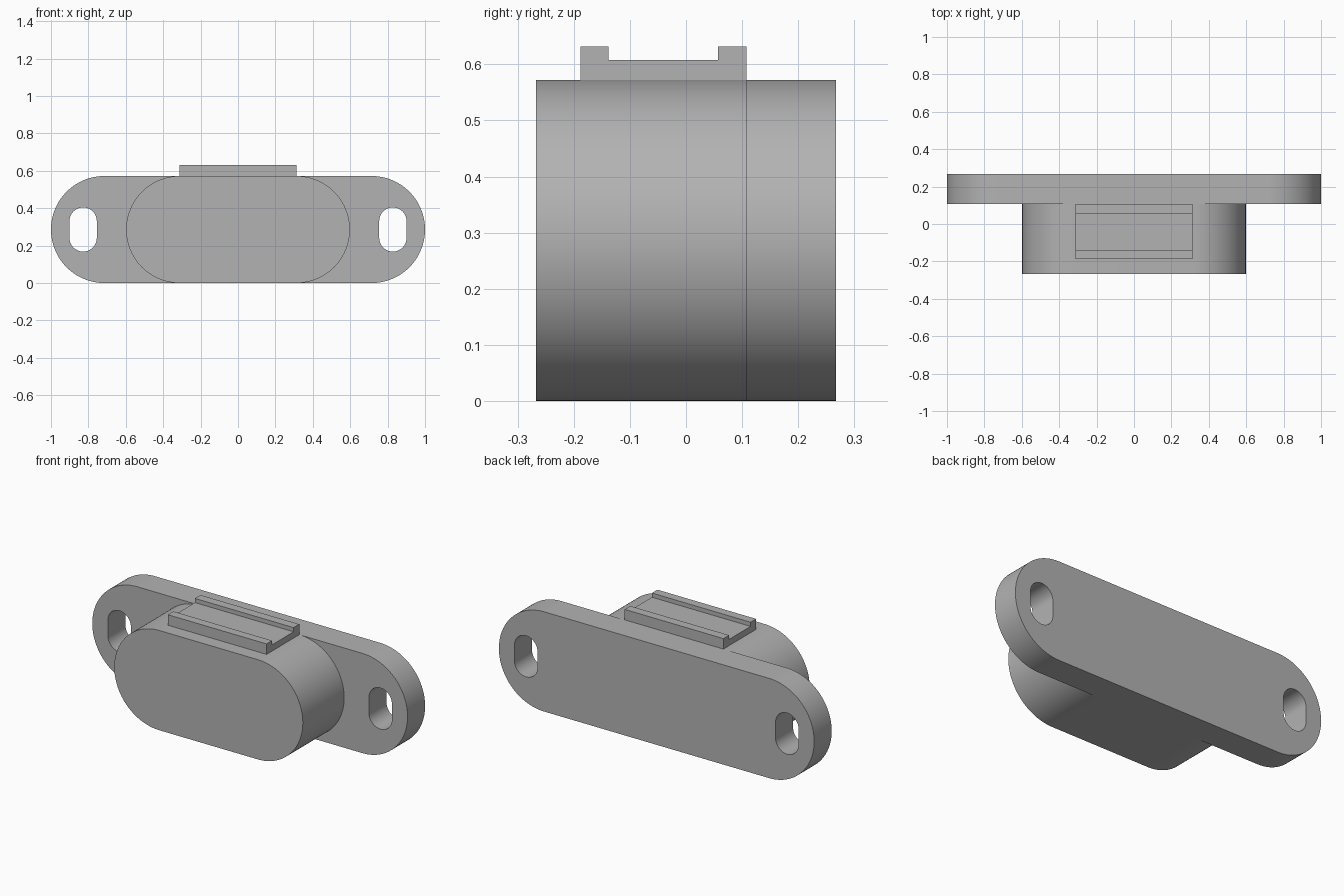
import bpy
import bmesh
from math import cos, sin, pi, radians
from mathutils import Matrix

cube = bpy.data.objects.get("Cube")
if cube:
    bpy.data.objects.remove(cube)

grey = bpy.data.materials.new("mid grey")
grey.use_nodes = True
colour = (0.45, 0.45, 0.45, 1)
grey.diffuse_color = colour
grey.node_tree.nodes["Principled BSDF"].inputs["Base Color"].default_value = colour

HEIGHT = 0.572
MID = HEIGHT / 2
BACK, STEP, FRONT = 0.267, 0.108, -0.267


def pill(cx, half_x, half_z, steps=32):
    """Outline with two rounded ends, lying along its longer axis."""
    r = min(half_x, half_z)
    dx, dz = half_x - r, half_z - r
    points = []
    for quarter, (sx, sz) in enumerate([(1, 1), (-1, 1), (-1, -1), (1, -1)]):
        for i in range(steps + 1):
            a = (quarter + i / steps) * pi / 2
            points.append((cx + sx * dx + r * cos(a), MID + sz * dz + r * sin(a)))
    return points


def extrude_outlines(name, outlines, y_front, y_back):
    """Solid from an outer outline and any hole outlines, extruded along y."""
    curve = bpy.data.curves.new(name, "CURVE")
    curve.dimensions = "2D"
    curve.fill_mode = "BOTH"
    curve.extrude = (y_back - y_front) / 2
    for outline in outlines:
        spline = curve.splines.new("POLY")
        spline.points.add(len(outline) - 1)
        for point, (x, z) in zip(spline.points, outline):
            point.co = (x, z, 0, 1)
        spline.use_cyclic_u = True
    temp = bpy.data.objects.new(name + " outline", curve)
    bpy.context.collection.objects.link(temp)
    bpy.context.view_layer.update()
    mesh = bpy.data.meshes.new_from_object(
        temp.evaluated_get(bpy.context.evaluated_depsgraph_get()))
    bpy.data.objects.remove(temp)

    # Stand the outline upright and weld caps to walls
    mesh.transform(Matrix.Translation((0, (y_front + y_back) / 2, 0))
                   @ Matrix.Rotation(radians(90), 4, "X"))
    bm = bmesh.new()
    bm.from_mesh(mesh)
    bmesh.ops.remove_doubles(bm, verts=bm.verts, dist=0.0001)
    bmesh.ops.recalc_face_normals(bm, faces=bm.faces)
    bm.to_mesh(mesh)
    bm.free()
    return finish(name, mesh)


def finish(name, mesh):
    mesh.name = name
    mesh.materials.clear()
    mesh.materials.append(grey)
    obj = bpy.data.objects.new(name, mesh)
    bpy.context.collection.objects.link(obj)
    bpy.ops.object.select_all(action="DESELECT")
    obj.select_set(True)
    bpy.context.view_layer.objects.active = obj
    bpy.ops.object.shade_smooth_by_angle(angle=radians(30))
    return obj


# Mounting plate with a screw slot at each end
slots = [pill(side * 0.828, 0.073, 0.118, 12) for side in (-1, 1)]
extrude_outlines("mounting_plate", [pill(0, 1, MID)] + slots, STEP, BACK)

# Rounded body in front of the plate
extrude_outlines("body", [pill(0, 0.598, MID)], FRONT, STEP)

# Channel on top: a U profile in y and z, extruded along x
profile = [(-0.188, 0.565), (STEP, 0.565), (STEP, 0.632), (0.057, 0.632),
           (0.057, 0.608), (-0.138, 0.608), (-0.138, 0.632), (-0.188, 0.632)]
bm = bmesh.new()
face = bm.faces.new([bm.verts.new((-0.313, y, z)) for y, z in profile])
ext = bmesh.ops.extrude_face_region(bm, geom=[face], use_keep_orig=True)
bmesh.ops.translate(bm, vec=(0.626, 0, 0),
                    verts=[v for v in ext["geom"] if isinstance(v, bmesh.types.BMVert)])
bmesh.ops.recalc_face_normals(bm, faces=bm.faces)
mesh = bpy.data.meshes.new("top_channel")
bm.to_mesh(mesh)
bm.free()
finish("top_channel", mesh)
